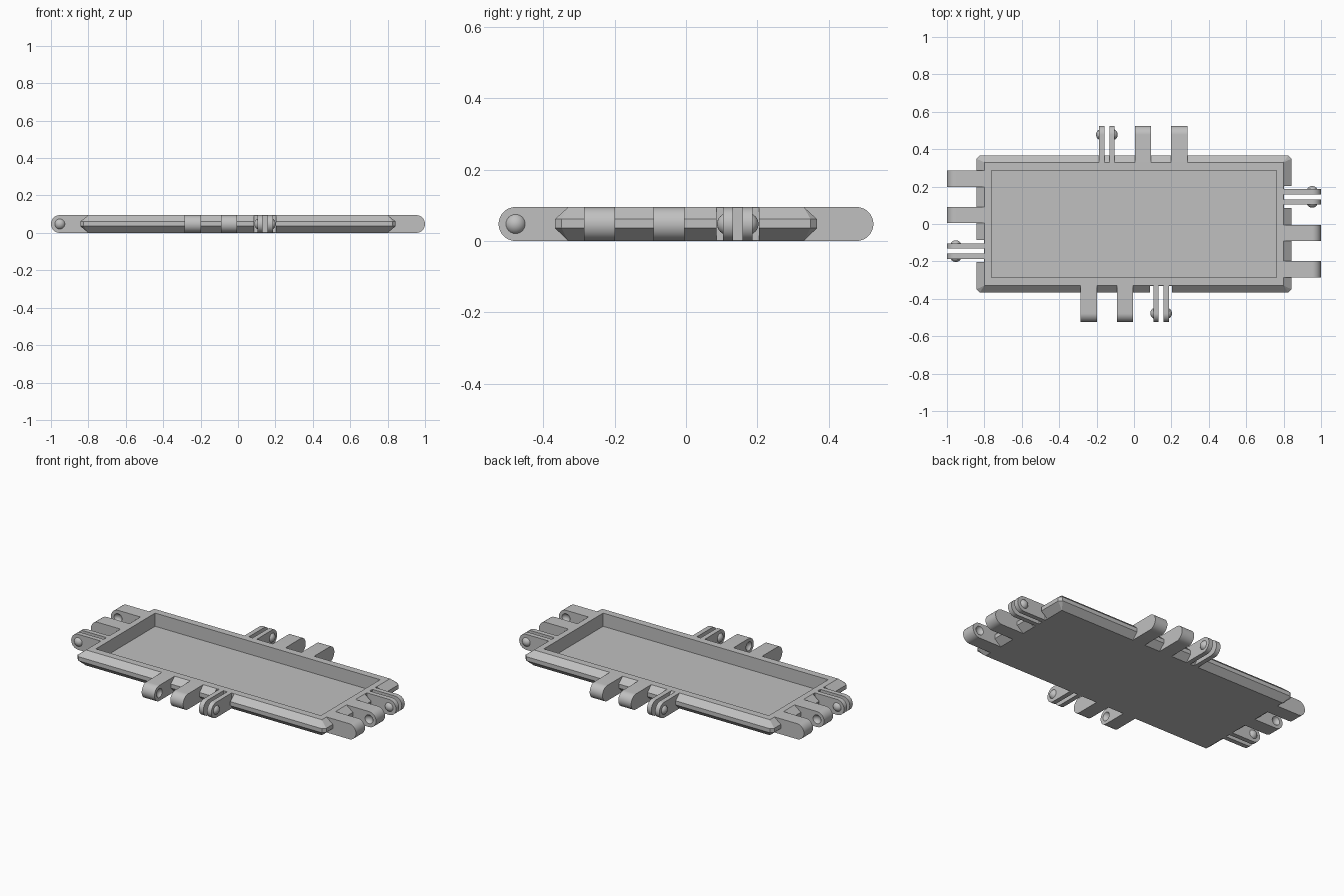
import bpy, bmesh, math
from mathutils import Matrix, Vector

if "Cube" in bpy.data.objects:
    bpy.data.objects.remove(bpy.data.objects["Cube"], do_unlink=True)

HEIGHT = 0.095
RADIUS = HEIGHT / 2      # rounded arm tips
RIM_X, RIM_Y = 0.80, 0.33
DOME_R, DOME_OFF = 0.031, 0.015   # snap ball, and how far its centre sits behind the face

grey = bpy.data.materials.new("plain grey")
grey.use_nodes = True
grey.diffuse_color = (0.53, 0.53, 0.53, 1)
grey.node_tree.nodes["Principled BSDF"].inputs["Base Color"].default_value = grey.diffuse_color


def finish(name, bm, turn=None):
    """Turn a bmesh into a named object, rotated to its side of the tray."""
    if turn:
        bm.transform(turn)
    bmesh.ops.recalc_face_normals(bm, faces=bm.faces)
    mesh = bpy.data.meshes.new(name)
    bm.to_mesh(mesh)
    bm.free()
    mesh.materials.append(grey)
    obj = bpy.data.objects.new(name, mesh)
    bpy.context.collection.objects.link(obj)
    return obj


def select(obj):
    bpy.ops.object.select_all(action='DESELECT')
    obj.select_set(True)
    bpy.context.view_layer.objects.active = obj


def carve(obj, cutter):
    """Subtract the cutter and throw it away."""
    cutter.hide_render = True
    mod = obj.modifiers.new("cut", 'BOOLEAN')
    mod.operation, mod.solver, mod.object = 'DIFFERENCE', 'EXACT', cutter
    select(obj)
    bpy.ops.object.modifier_apply(modifier=mod.name)
    bpy.data.objects.remove(cutter, do_unlink=True)


def smooth(obj):
    select(obj)
    bpy.ops.object.shade_smooth_by_angle(angle=math.radians(35))


def ring(bm, x, y, z, cut):
    """Rectangle with clipped corners; a zero cut gives doubled points, merged later."""
    pts = [(x - cut, y), (x, y - cut), (x, cut - y), (x - cut, -y),
           (cut - x, -y), (-x, cut - y), (-x, y - cut), (cut - x, y)]
    return [bm.verts.new((px, py, z)) for px, py in pts]


def box(x0, x1, y0, y1, z0, z1):
    bm = bmesh.new()
    size = Matrix.Diagonal((x1 - x0, y1 - y0, z1 - z0, 1))
    mid = Matrix.Translation(((x0 + x1) / 2, (y0 + y1) / 2, (z0 + z1) / 2))
    bmesh.ops.create_cube(bm, size=1, matrix=mid @ size)
    return bm


def arm(x0, x1, start, tip):
    """Flat arm pointing to -y with a half-round end."""
    bm = bmesh.new()
    profile = [(start, 0)]
    for i in range(25):
        a = -math.pi / 2 + math.pi * i / 24
        profile.append((tip - RADIUS + RADIUS * math.cos(a), RADIUS + RADIUS * math.sin(a)))
    profile.append((start, HEIGHT))
    face = bm.faces.new([bm.verts.new((x0, -d, z)) for d, z in profile])
    out = bmesh.ops.extrude_face_region(bm, geom=[face])
    verts = [g for g in out["geom"] if isinstance(g, bmesh.types.BMVert)]
    bmesh.ops.translate(bm, verts=verts, vec=(x1 - x0, 0, 0))
    return bm


def ball(x, tip):
    bm = bmesh.new()
    place = Matrix.Translation((x, RADIUS - tip, RADIUS)) @ Matrix.Rotation(math.pi / 2, 4, 'Y')
    bmesh.ops.create_uvsphere(bm, u_segments=24, v_segments=16, radius=DOME_R, matrix=place)
    return bm


# Tray: bevelled outer wall, flat rim, straight pocket
bm = bmesh.new()
rings = [ring(bm, RIM_X, RIM_Y, 0, 0),
         ring(bm, 0.843, 0.367, 0.036, 0.018),
         ring(bm, 0.843, 0.367, 0.061, 0.018),
         ring(bm, RIM_X, RIM_Y, HEIGHT, 0),
         ring(bm, 0.763, 0.287, HEIGHT, 0),
         ring(bm, 0.763, 0.287, 0.014, 0)]
for low, high in zip(rings, rings[1:]):
    for i in range(8):
        j = (i + 1) % 8
        bm.faces.new((low[i], low[j], high[j], high[i]))
bm.faces.new(rings[0])
bm.faces.new(rings[-1])
bmesh.ops.remove_doubles(bm, verts=bm.verts, dist=0.0001)
tray = finish("tray", bm)

# Hinge sets: a receiving pair of lugs and a split snap clip on every side
LUG, GAP, CENTRE = 0.087, 0.107, 0.145
for k, side in enumerate(("front", "left", "back", "right")):
    turn = Matrix.Rotation(k * math.pi / 2, 4, 'Z')
    start, tip = (RIM_X, 1.0) if k % 2 else (RIM_Y, 0.525)

    # Clearance notch around the clip
    carve(tray, finish("notch_cutter",
                       box(CENTRE - 0.059, CENTRE + 0.059, -tip, -start - 0.001, -0.1, 0.2), turn))

    for s, tag in ((-1, "a"), (1, "b")):
        # Lug with a dimple on the face towards its partner
        inner = -CENTRE + s * GAP / 2
        lug = finish(f"{side}_lug_{tag}",
                     arm(*sorted((inner, inner + s * LUG)), start, tip), turn)
        carve(lug, finish("dimple_cutter", ball(inner - s * DOME_OFF, tip), turn))
        smooth(lug)

        # Clip plate with a snap dome on its outer face
        near, far = CENTRE + s * 0.013, CENTRE + s * 0.042
        plate = finish(f"{side}_clip_plate_{tag}",
                       arm(*sorted((near, far)), start, tip), turn)
        smooth(plate)
        bm = ball(far - s * DOME_OFF, tip)
        bmesh.ops.bisect_plane(bm, geom=bm.verts[:] + bm.edges[:] + bm.faces[:],
                               plane_co=(far, 0, 0), plane_no=Vector((s, 0, 0)),
                               clear_inner=True)
        bmesh.ops.holes_fill(bm, edges=[e for e in bm.edges if e.is_boundary])
        smooth(finish(f"{side}_clip_dome_{tag}", bm, turn))
